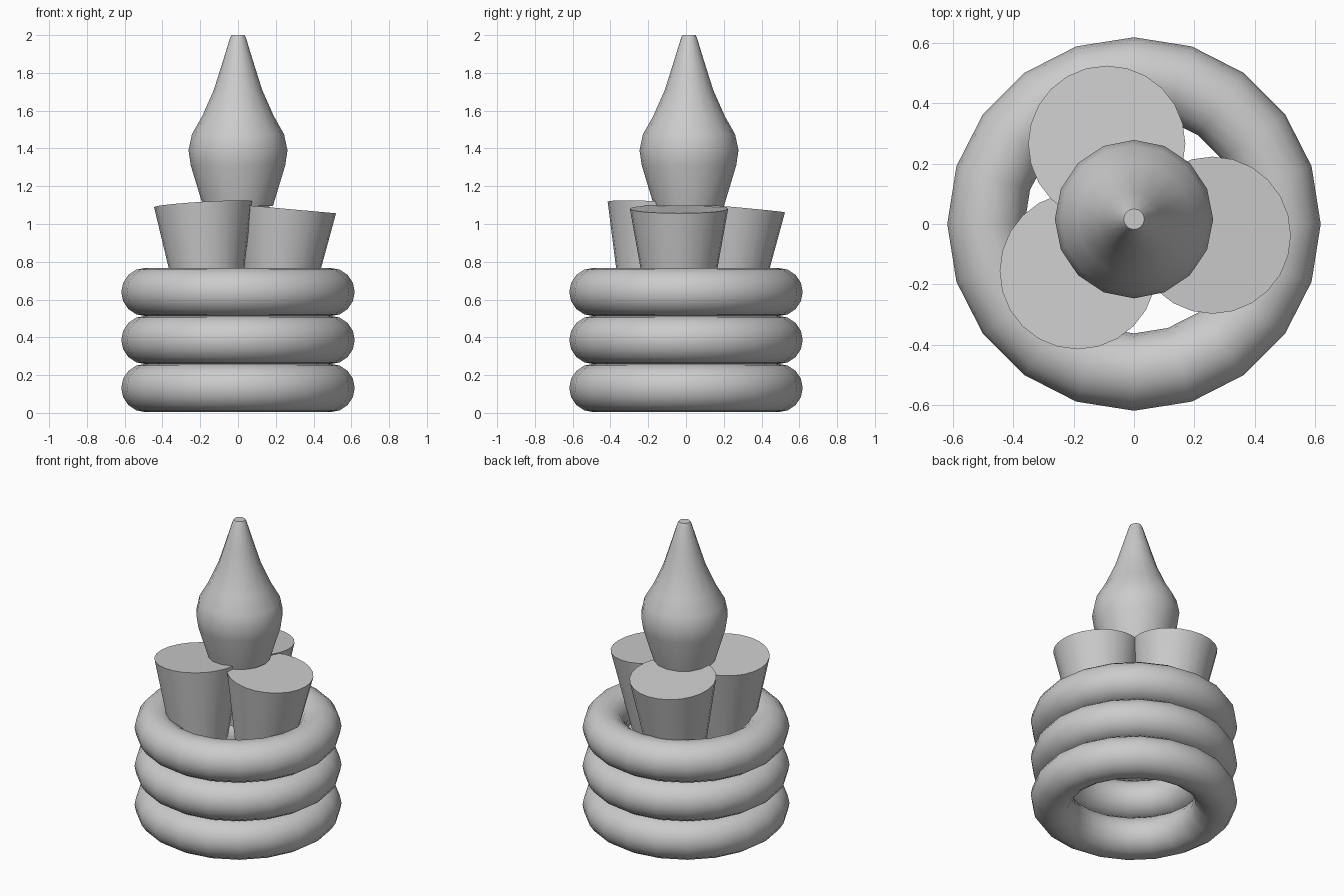
import bpy, math
from mathutils import Vector

if "Cube" in bpy.data.objects:
    bpy.data.objects.remove(bpy.data.objects["Cube"])


def smooth(obj, name):
    obj.name = name
    bpy.ops.object.shade_smooth_by_angle(angle=math.radians(40))


# three stacked rings forming the body
for i in range(3):
    bpy.ops.mesh.primitive_torus_add(
        major_radius=0.49, minor_radius=0.128, major_segments=20,
        minor_segments=16, location=(0, 0, 0.132 + i * 0.254))
    smooth(bpy.context.object, f"base_ring_{i + 1}")

# three flared cups leaning out of the top ring: top centre, axis lean
cups = [((0.26, -0.037, 1.08), (0.09, 0.0)),
        ((-0.09, 0.265, 1.085), (-0.015, 0.09)),
        ((-0.185, -0.155, 1.105), (-0.06, 0.05))]
depth = 0.5
for i, (top, lean) in enumerate(cups):
    axis = Vector((lean[0], lean[1], 1)).normalized()
    bpy.ops.mesh.primitive_cone_add(
        vertices=24, radius1=0.171, radius2=0.26, depth=depth,
        location=Vector(top) - axis * depth / 2,
        rotation=Vector((0, 0, 1)).rotation_difference(axis).to_euler())
    smooth(bpy.context.object, f"flared_cup_{i + 1}")

# pointed bulb turned from a profile of (radius, height)
profile = [(0.185, 1.095), (0.25, 1.31), (0.262, 1.39), (0.244, 1.475),
           (0.19, 1.57), (0.128, 1.71), (0.09, 1.83), (0.042, 1.985), (0.034, 2.0)]
n = 16
verts = [(r * math.cos(2 * math.pi * k / n), r * math.sin(2 * math.pi * k / n), z)
         for r, z in profile for k in range(n)]
faces = [(j * n + k, j * n + (k + 1) % n, (j + 1) * n + (k + 1) % n, (j + 1) * n + k)
         for j in range(len(profile) - 1) for k in range(n)]
last = (len(profile) - 1) * n
faces += [tuple(reversed(range(n))), tuple(range(last, last + n))]
mesh = bpy.data.meshes.new("pointed_bulb")
mesh.from_pydata(verts, [], faces)
bulb = bpy.data.objects.new("pointed_bulb", mesh)
bulb.location.y = 0.016
bpy.context.collection.objects.link(bulb)
bpy.ops.object.select_all(action='DESELECT')
bulb.select_set(True)
bpy.context.view_layer.objects.active = bulb
smooth(bulb, "pointed_bulb")
